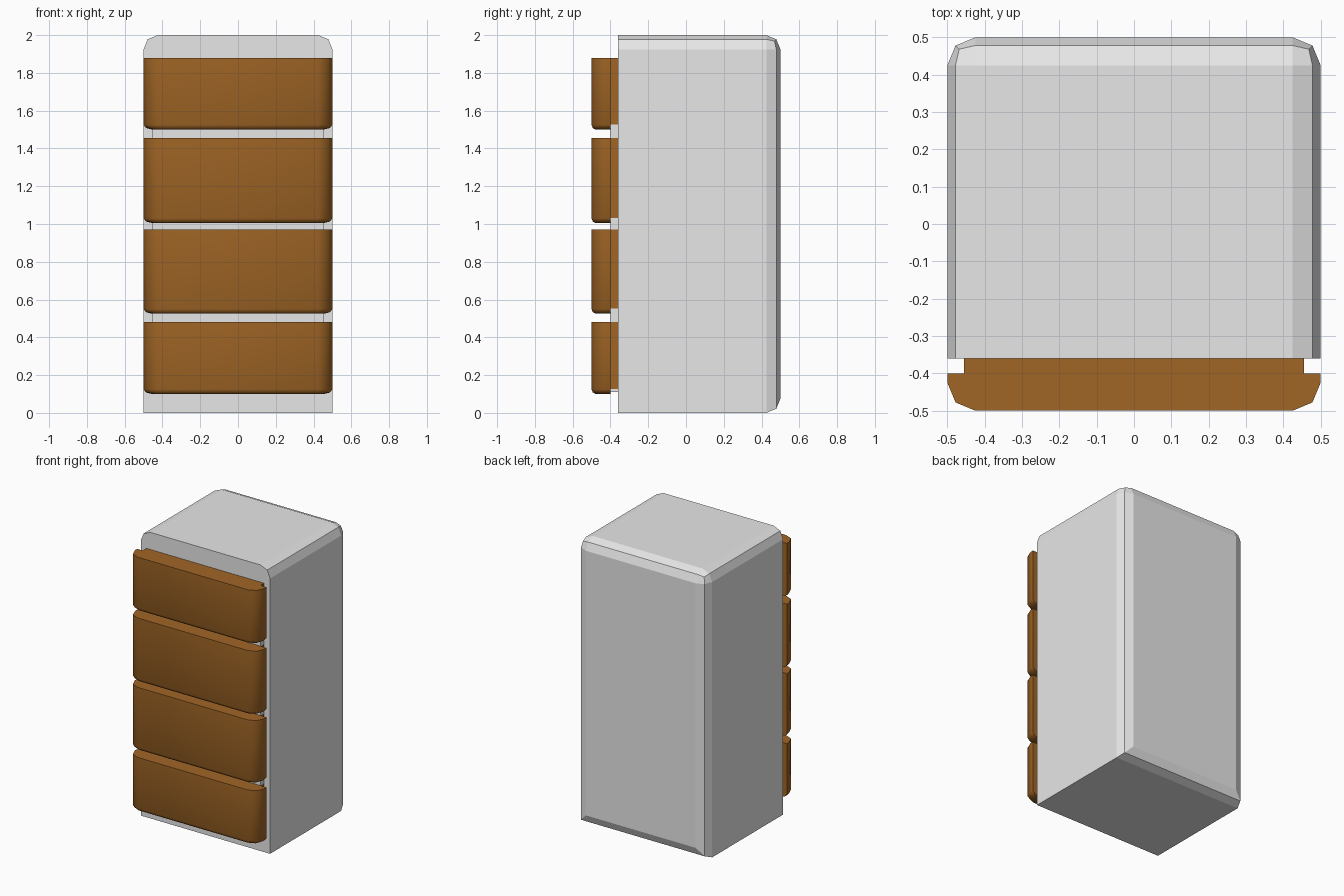
import bpy, bmesh
from mathutils import Vector

if "Cube" in bpy.data.objects:
    bpy.data.objects.remove(bpy.data.objects["Cube"])


def material(name, rgb):
    m = bpy.data.materials.new(name)
    m.diffuse_color = (*rgb, 1)
    m.use_nodes = True
    m.node_tree.nodes["Principled BSDF"].inputs["Base Color"].default_value = m.diffuse_color
    return m


GREY = material("light grey", (0.8, 0.8, 0.8))
BROWN = material("wood brown", (0.356, 0.133, 0.019))


def finish(bm, name, mat):
    bmesh.ops.recalc_face_normals(bm, faces=bm.faces)
    me = bpy.data.meshes.new(name)
    bm.to_mesh(me)
    bm.free()
    me.materials.append(mat)
    ob = bpy.data.objects.new(name, me)
    bpy.context.collection.objects.link(ob)
    return ob


def box_mesh(lo, hi):
    bm = bmesh.new()
    bmesh.ops.create_cube(bm, size=1)
    for v in bm.verts:
        v.co = Vector([(a + b) / 2 + c * (b - a) for a, b, c in zip(lo, hi, v.co)])
    return bm


# Cabinet: back and upper side edges rounded, front and lower side edges sharp
bm = box_mesh((-0.5, -0.36, 0), (0.5, 0.5, 2))
edges = []
for e in bm.edges:
    mid = (e.verts[0].co + e.verts[1].co) / 2
    if mid.y > 0.45 or (mid.z > 1.95 and abs(mid.x) > 0.45):
        edges.append(e)
bmesh.ops.bevel(bm, geom=edges, offset=0.075, offset_type='OFFSET',
                segments=2, profile=0.5, affect='EDGES', clamp_overlap=True)
finish(bm, "cabinet", GREY)

# Horizontal outlines of a drawer front, right half: full size and bottom
FULL = [(0.5, -0.4), (0.5, -0.425), (0.478, -0.478), (0.425, -0.5)]
LOW = [(0.455, -0.4), (0.455, -0.425), (0.443, -0.462), (0.415, -0.478)]


def outline(t):
    half = [Vector(a).lerp(Vector(b), t) for a, b in zip(FULL, LOW)]
    return half + [Vector((-p.x, p.y)) for p in reversed(half)]


def drawer_front(name, z0, z1):
    bm = bmesh.new()
    rings = [[bm.verts.new((p.x, p.y, z)) for p in outline(t)]
             for t, z in ((0, z1), (0, z0 + 0.025), (0.3, z0 + 0.008), (1, z0))]
    for a, b in zip(rings, rings[1:]):
        for i in range(len(a)):
            j = (i + 1) % len(a)
            bm.faces.new((a[i], a[j], b[j], b[i]))
    bm.faces.new(rings[0])
    bm.faces.new(rings[-1])
    ob = finish(bm, name, BROWN)
    bpy.ops.object.select_all(action='DESELECT')
    ob.select_set(True)
    bpy.context.view_layer.objects.active = ob
    bpy.ops.object.shade_smooth_by_angle(angle=0.9)


# Drawers, each with a narrower neck behind it and a grey rail below
below = 0.11
for n, (z0, z1) in enumerate([(0.1, 0.48), (0.525, 0.97), (1.005, 1.455), (1.5, 1.88)], 1):
    drawer_front(f"drawer_front_{n}", z0, z1)
    neck = z0 + 0.027
    finish(box_mesh((-0.455, -0.4, neck), (0.455, -0.36, z1)), f"drawer_neck_{n}", BROWN)
    finish(box_mesh((-0.455, -0.4, below), (0.455, -0.36, neck)), f"rail_{n}", GREY)
    below = z1
